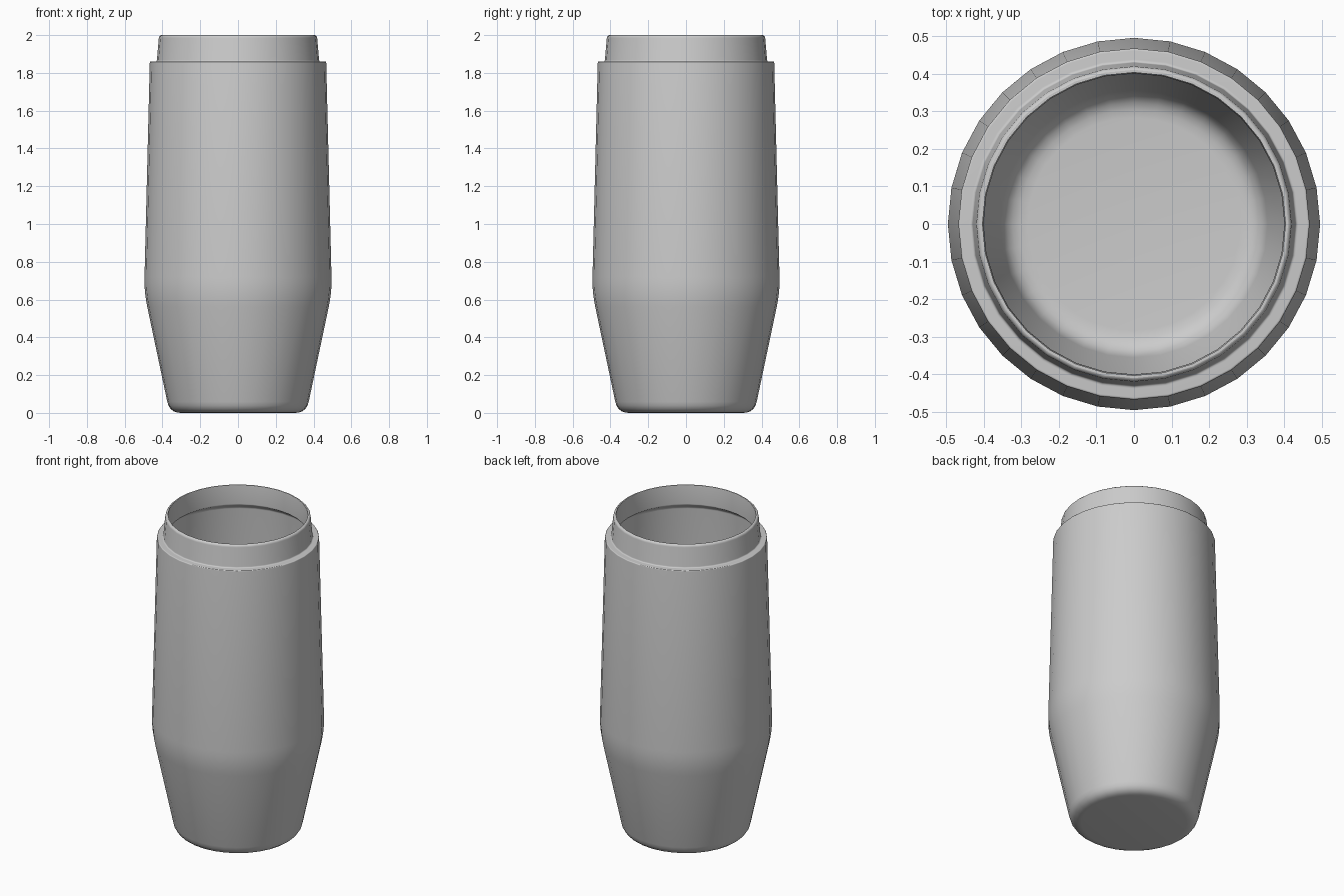
import bpy, bmesh, math
from mathutils import Vector

if "Cube" in bpy.data.objects:
    bpy.data.objects.remove(bpy.data.objects["Cube"])

SIDES = 32

# Profile corners: radius, height, fillet size (0 = crisp)
CORNERS = [
    (0.0, 0.0, 0), (0.362, 0.0, 0.06), (0.497, 0.64, 0.08),
    (0.467, 1.86, 0.006), (0.430, 1.86, 0.008), (0.418, 2.0, 0.015),
    (0.404, 2.0, 0.006), (0.400, 1.875, 0.006), (0.447, 1.84, 0.01),
    (0.475, 0.645, 0.08), (0.343, 0.022, 0.06), (0.0, 0.022, 0),
]


def rounded(corners, steps=5):
    """Replace each corner by a short curve."""
    out = []
    for i, (r, z, f) in enumerate(corners):
        p = Vector((r, z))
        if f == 0:
            out.append(p)
            continue
        a = p + (Vector(corners[i - 1][:2]) - p).normalized() * f
        b = p + (Vector(corners[i + 1][:2]) - p).normalized() * f
        for k in range(steps + 1):
            t = k / steps
            out.append(a * (1 - t) ** 2 + p * 2 * t * (1 - t) + b * t * t)
    return out


def lathe(name, profile):
    bm = bmesh.new()
    rings = []
    for p in profile:
        if p.x < 1e-6:
            rings.append([bm.verts.new((0, 0, p.y))] * SIDES)
        else:
            rings.append([bm.verts.new((p.x * math.cos(2 * math.pi * i / SIDES),
                                        p.x * math.sin(2 * math.pi * i / SIDES), p.y))
                          for i in range(SIDES)])
    for lo, hi in zip(rings, rings[1:]):
        for i in range(SIDES):
            j = (i + 1) % SIDES
            quad = [lo[i], lo[j], hi[j], hi[i]]
            bm.faces.new(list(dict.fromkeys(quad)))
    bmesh.ops.recalc_face_normals(bm, faces=bm.faces)
    for f in bm.faces:
        f.smooth = True
    # Long wall edges stay faceted; rounded corners and the neck stay smooth
    for e in bm.edges:
        za, zb = e.verts[0].co.z, e.verts[1].co.z
        if abs(za - zb) > 0.3 or e.calc_face_angle(0) > math.radians(35):
            e.smooth = False
    me = bpy.data.meshes.new(name)
    bm.to_mesh(me)
    bm.free()
    ob = bpy.data.objects.new(name, me)
    bpy.context.collection.objects.link(ob)
    return ob


# Hollow tumbler body with stepped neck
lathe("cup_body", rounded(CORNERS))
